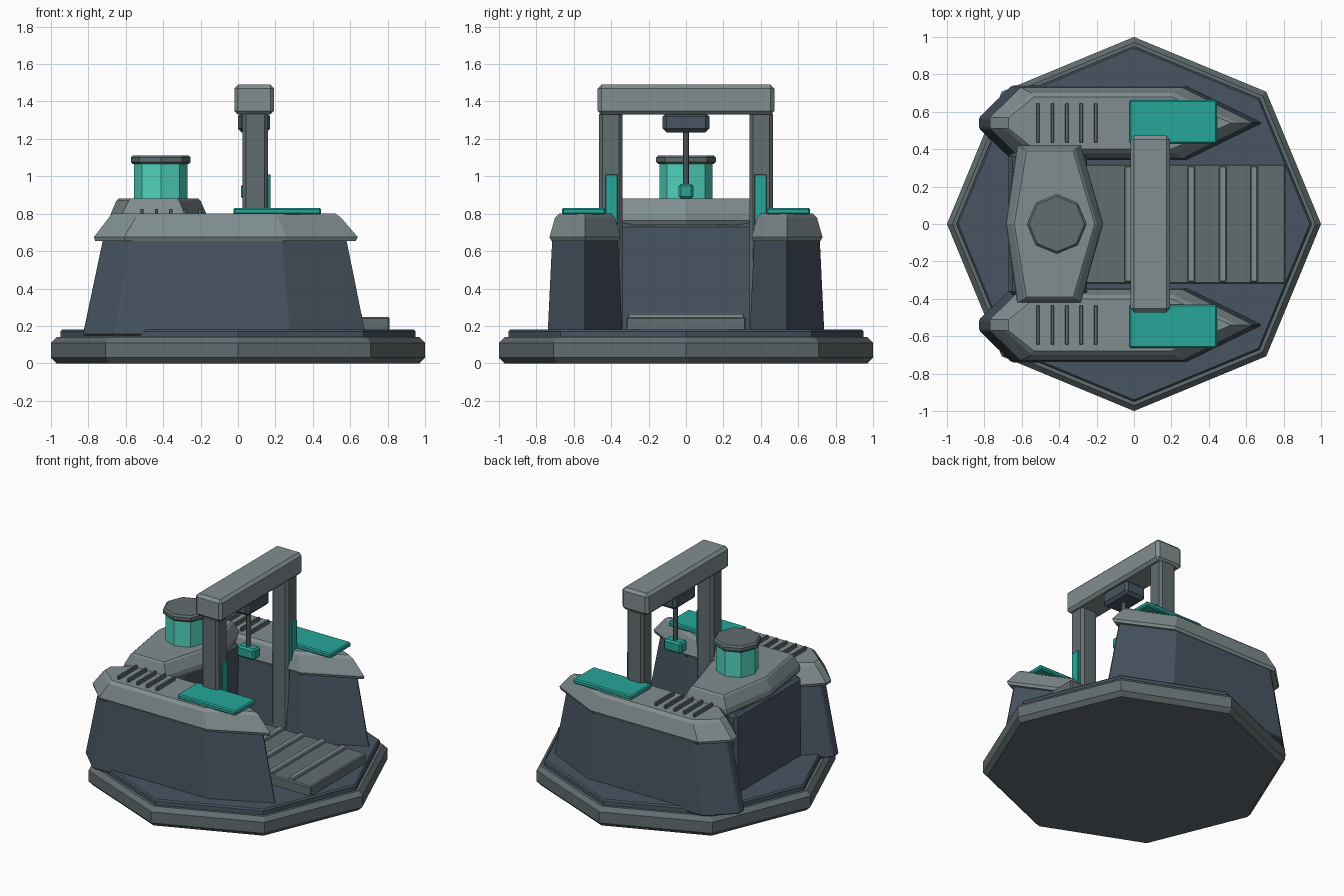
import bpy, bmesh
from math import cos, sin, pi

if "Cube" in bpy.data.objects:
    bpy.data.objects.remove(bpy.data.objects["Cube"])


def material(name, color):
    m = bpy.data.materials.new(name)
    m.diffuse_color = (*color, 1)
    m.use_nodes = True
    m.node_tree.nodes["Principled BSDF"].inputs["Base Color"].default_value = m.diffuse_color
    return m


slate = material("slate", (0.065, 0.09, 0.12, ))
grey = material("grey", (0.22, 0.27, 0.28))
dark = material("dark_grey", (0.12, 0.15, 0.16))
teal = material("teal", (0.02, 0.38, 0.32))
glass = material("light_teal", (0.08, 0.65, 0.5))


def add_object(name, bm, mat, bevel=0):
    bmesh.ops.recalc_face_normals(bm, faces=bm.faces)
    mesh = bpy.data.meshes.new(name)
    bm.to_mesh(mesh)
    bm.free()
    mesh.materials.append(mat)
    ob = bpy.data.objects.new(name, mesh)
    bpy.context.collection.objects.link(ob)
    if bevel:
        mod = ob.modifiers.new("bevel", 'BEVEL')
        mod.width, mod.segments = bevel, 1
    return ob


def loft(name, rings, mat, bevel=0):
    """Skin a stack of (outline, z) rings and cap both ends."""
    bm = bmesh.new()
    loops = [[bm.verts.new((x, y, z)) for x, y in pts] for pts, z in rings]
    n = len(loops[0])
    for a, b in zip(loops, loops[1:]):
        for i in range(n):
            j = (i + 1) % n
            bm.faces.new((a[i], a[j], b[j], b[i]))
    bm.faces.new(loops[0][::-1])
    bm.faces.new(loops[-1])
    return add_object(name, bm, mat, bevel)


def box(name, x, y, z, mat, bevel=0.008):
    pts = [(x[0], y[0]), (x[1], y[0]), (x[1], y[1]), (x[0], y[1])]
    return loft(name, [(pts, z[0]), (pts, z[1])], mat, bevel)


def ngon(r, cx=0, n=8):
    return [(cx + r * cos(2 * pi * i / n), r * sin(2 * pi * i / n)) for i in range(n)]


def hull(x0, x1, half, side):
    """Boat-like outline: blunt at x0, pointed at x1."""
    length, c = x1 - x0, side * 0.54
    a, b = x0 + 0.115 * length, x1 - 0.27 * length
    return [(x0, c - 0.03), (a, c - half), (b, c - half), (x1, c),
            (b, c + half), (a, c + half), (x0, c + 0.03)]


def hexagon(x0, x1, x2, x3, h):
    return [(x0, 0), (x1, -h), (x2, -h), (x3, 0), (x2, h), (x1, h)]


# Octagonal foundation and floor plate
loft("foundation", [(ngon(0.97), 0), (ngon(1), 0.03), (ngon(1), 0.11), (ngon(0.97), 0.14)], dark)
loft("floor_plate", [(ngon(0.95), 0.13), (ngon(0.95), 0.17), (ngon(0.94), 0.18)], slate)

# Loading deck with raised ribs
box("deck", (-0.6, 0.81), (-0.32, 0.32), (0.17, 0.248), dark)
for i in range(5):
    x = -0.03 + 0.168 * i
    box("deck_rib", (x - 0.02, x + 0.02), (-0.31, 0.31), (0.24, 0.268), grey, 0.006)

for s in (-1, 1):
    # Side blocks with chamfered caps
    loft("side_block", [(hull(-0.83, 0.69, 0.2, s), 0.15),
                        (hull(-0.72, 0.585, 0.175, s), 0.67)], slate, 0.008)
    loft("side_cap", [(hull(-0.765, 0.63, 0.18, s), 0.655), (hull(-0.77, 0.64, 0.19, s), 0.675),
                      (hull(-0.69, 0.55, 0.16, s), 0.78), (hull(-0.67, 0.52, 0.14, s), 0.80)], grey)
    # Roof vents
    for i in range(5):
        x = -0.513 + 0.077 * i
        box("vent_bar", (x - 0.009, x + 0.009), (s * 0.54 - 0.105, s * 0.54 + 0.105),
            (0.795, 0.826), dark, 0.003)
    # Coloured roof pads
    box("roof_pad", (-0.025, 0.445), (s * 0.547 - 0.117, s * 0.547 + 0.117), (0.795, 0.83), teal)
    # Gantry columns with marker strips
    box("gantry_column", (0.025, 0.16), (s * 0.402 - 0.062, s * 0.402 + 0.062), (0.17, 1.35), dark, 0.018)
    box("column_strip", (0.15, 0.175), (s * 0.398 - 0.033, s * 0.398 + 0.033), (0.62, 1.01), teal, 0.004)

# Rear cabin wall and roof
box("cabin_wall", (-0.67, -0.25), (-0.38, 0.38), (0.16, 0.75), slate, 0.02)
loft("cabin_roof", [(hexagon(-0.67, -0.61, -0.3, -0.18, 0.41), 0.74),
                    (hexagon(-0.685, -0.625, -0.285, -0.165, 0.42), 0.765),
                    (hexagon(-0.68, -0.62, -0.285, -0.17, 0.42), 0.80),
                    (hexagon(-0.65, -0.585, -0.315, -0.2, 0.4), 0.87),
                    (hexagon(-0.64, -0.575, -0.325, -0.21, 0.39), 0.88)], grey)

# Lookout turret
loft("turret_glass", [(ngon(0.143, -0.413), 0.87), (ngon(0.143, -0.413), 1.075)], glass)
loft("turret_cap", [(ngon(0.148, -0.413), 1.065), (ngon(0.16, -0.413), 1.077),
                    (ngon(0.16, -0.413), 1.1), (ngon(0.148, -0.413), 1.112)], dark)

# Gantry beam, trolley, cable and hook
box("gantry_beam", (-0.02, 0.193), (-0.472, 0.472), (1.33, 1.49), grey, 0.02)
box("trolley", (0, 0.172), (-0.125, 0.125), (1.235, 1.34), slate, 0.02)
loft("cable", [([(x + 0.086, y) for x, y in ngon(0.017)], z) for z in (0.94, 1.25)], dark)
box("hook_block", (0.016, 0.156), (-0.04, 0.04), (0.88, 0.96), teal, 0.012)
